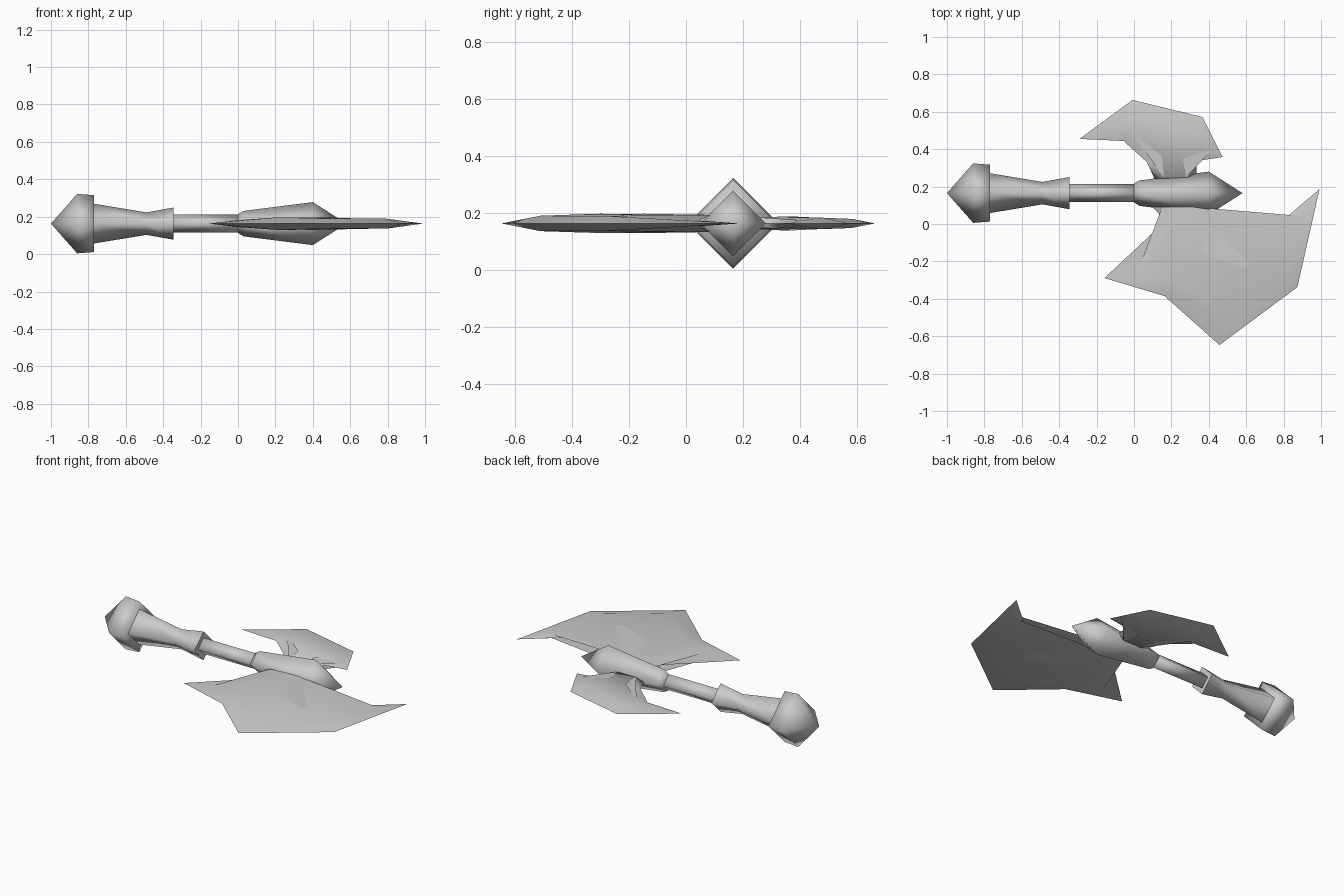
import bpy, bmesh, math
from mathutils import Vector

if "Cube" in bpy.data.objects:
    bpy.data.objects.remove(bpy.data.objects["Cube"])

CY, CZ = 0.165, 0.163   # axis of the handle

steel = bpy.data.materials.new("grey steel")
steel.diffuse_color = (0.6, 0.6, 0.6, 1)
steel.use_nodes = True
steel.node_tree.nodes["Principled BSDF"].inputs["Base Color"].default_value = steel.diffuse_color


def finish(name, bm, angle):
    bmesh.ops.recalc_face_normals(bm, faces=bm.faces)
    mesh = bpy.data.meshes.new(name)
    bm.to_mesh(mesh)
    bm.free()
    mesh.materials.append(steel)
    ob = bpy.data.objects.new(name, mesh)
    bpy.context.collection.objects.link(ob)
    bpy.ops.object.select_all(action='DESELECT')
    ob.select_set(True)
    bpy.context.view_layer.objects.active = ob
    bpy.ops.object.shade_smooth_by_angle(angle=math.radians(angle))


def diamond_bar(name, profile):
    """Four-sided bar along x from (x, radius) pairs; radius 0 is a point."""
    bm = bmesh.new()
    rings = []
    for x, r in profile:
        if r == 0:
            rings.append([bm.verts.new((x, CY, CZ))])
        else:
            rings.append([bm.verts.new((x, CY + r * c, CZ + r * s))
                          for c, s in ((1, 0), (0, 1), (-1, 0), (0, -1))])
    for a, b in zip(rings, rings[1:]):
        for i in range(4):
            j = (i + 1) % 4
            quad = [a[i % len(a)], a[j % len(a)], b[j % len(b)], b[i % len(b)]]
            bm.faces.new(list(dict.fromkeys(quad)))
    for end in (rings[0], rings[-1]):
        if len(end) == 4:
            bm.faces.new(end)
    finish(name, bm, 95)


def blade(name, stations):
    """Sharp rim at mid height, with a raised inner outline above and below.
    Each station is rim x, y, inner x, y and half thickness."""
    bm = bmesh.new()
    rim = [bm.verts.new((s[0], s[1], CZ)) for s in stations]
    n = len(rim)
    for side in (1, -1):
        inner = [bm.verts.new((s[2], s[3], CZ + side * s[4])) for s in stations]
        for i in range(n):
            j = (i + 1) % n
            bm.faces.new((rim[i], rim[j], inner[j], inner[i]))
        cap = bm.faces.new(inner)
        bmesh.ops.triangulate(bm, faces=[cap])
    finish(name, bm, 80)


# Handle, from pommel to the spear point
diamond_bar("pommel", [(-1, 0), (-0.86, 0.159), (-0.77, 0.152)])
diamond_bar("grip", [(-0.78, 0.108), (-0.49, 0.06), (-0.345, 0.086)])
diamond_bar("shaft", [(-0.36, 0.048), (0.02, 0.048)])
diamond_bar("spear_head", [(0.0, 0.05), (0.03, 0.068), (0.4, 0.115), (0.58, 0)])

# Large front blade
blade("large_blade", [
    (0.10, 0.09, 0.15, 0.09, 0.022),
    (0.168, 0.016, 0.22, 0.0, 0.03),
    (-0.158, -0.289, 0.02, -0.25, 0.02),
    (0.163, -0.385, 0.22, -0.30, 0.034),
    (0.457, -0.647, 0.485, -0.51, 0.027),
    (0.874, -0.337, 0.80, -0.28, 0.026),
    (0.992, 0.187, 0.93, 0.04, 0.008),
    (0.634, -0.118, 0.585, -0.235, 0.03),
    (0.393, -0.10, 0.37, -0.15, 0.034),
    (0.366, 0.09, 0.33, 0.09, 0.03),
])

# Small rear blade
blade("small_blade", [
    (0.334, 0.25, 0.28, 0.25, 0.02),
    (0.334, 0.337, 0.26, 0.35, 0.025),
    (0.473, 0.358, 0.42, 0.40, 0.010),
    (0.366, 0.572, 0.34, 0.48, 0.02),
    (-0.008, 0.663, 0.03, 0.58, 0.016),
    (-0.291, 0.455, -0.19, 0.475, 0.008),
    (-0.056, 0.444, -0.03, 0.51, 0.018),
    (0.07, 0.33, 0.15, 0.36, 0.025),
    (0.11, 0.24, 0.16, 0.25, 0.02),
])
